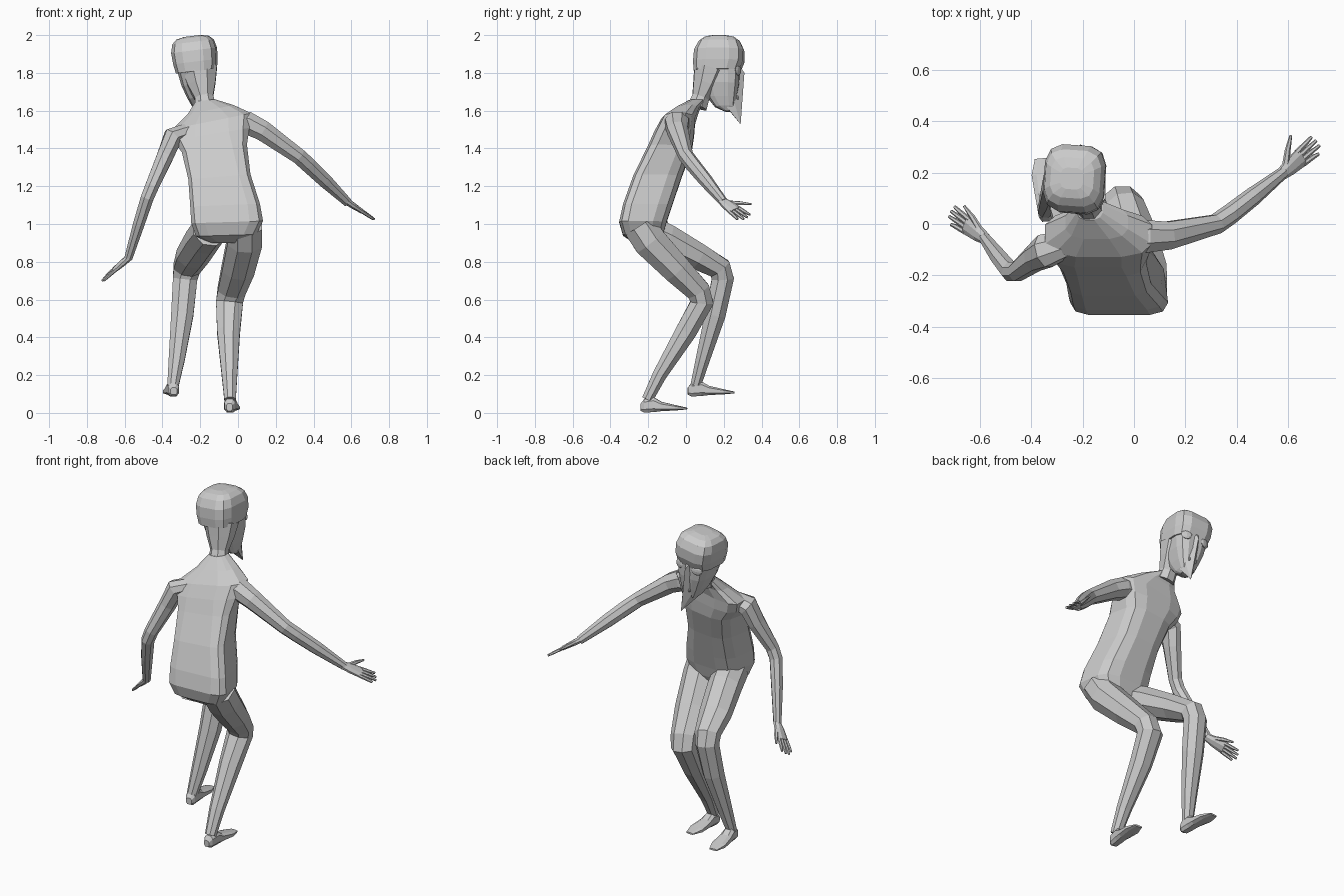
import bpy, bmesh, math
from mathutils import Vector, Matrix

def mesh_from(name, bm):
    bmesh.ops.recalc_face_normals(bm, faces=bm.faces)
    me = bpy.data.meshes.new(name)
    bm.to_mesh(me)
    bm.free()
    ob = bpy.data.objects.new(name, me)
    bpy.context.collection.objects.link(ob)
    return ob

def loft(name, rings):
    """Skin a list of equal-length point rings and cap both ends."""
    bm = bmesh.new()
    vs = [[bm.verts.new(p) for p in r] for r in rings]
    n = len(vs[0])
    for a, b in zip(vs, vs[1:]):
        for i in range(n):
            j = (i + 1) % n
            bm.faces.new((a[i], a[j], b[j], b[i]))
    bm.faces.new(vs[0][::-1])
    bm.faces.new(vs[-1])
    return mesh_from(name, bm)

def oval(n, e=1.0):
    """Unit superellipse; e < 1 is boxier."""
    out = []
    for i in range(n):
        t = 2 * math.pi * (i + 0.5) / n
        c, s = math.cos(t), math.sin(t)
        out.append((math.copysign(abs(c) ** e, c), math.copysign(abs(s) ** e, s)))
    return out

def tube(name, path, side, n=8, grow=1.06):
    """Limb: path of (point, half width along side, half depth)."""
    pts = [Vector(p) for p, _, _ in path]
    rings = []
    for i, (_, a, b) in enumerate(path):
        t = Vector()
        if i:
            t += (pts[i] - pts[i - 1]).normalized()
        if i < len(pts) - 1:
            t += (pts[i + 1] - pts[i]).normalized()
        t.normalize()
        s = Vector(side)
        s = (s - t * s.dot(t)).normalized()
        u = t.cross(s)
        rings.append([pts[i] + (s * a * c + u * b * d) * grow for c, d in oval(n)])
    return loft(name, rings)

# torso: z, x min, x max, y min, y max, sideways tilt, back roundness, chest narrowing
sections = [(0.90, -0.15, 0.03, -0.28, -0.14, 0.0, 0.6, 1),
            (0.94, -0.225, 0.10, -0.335, -0.12, 0.03, 0.42, 0.93),
            (1.01, -0.25, 0.135, -0.355, -0.10, 0.03, 0.36, 0.92),
            (1.10, -0.255, 0.118, -0.335, -0.07, 0.04, 0.33, 0.9),
            (1.25, -0.265, 0.068, -0.28, -0.02, 0.08, 0.35, 0.87),
            (1.40, -0.30, 0.05, -0.205, 0.035, 0.12, 0.45, 0.88),
            (1.475, -0.345, 0.065, -0.17, 0.045, 0.17, 0.6, 0.93),
            (1.545, -0.35, 0.075, -0.13, 0.05, 0.2, 0.65, 1),
            (1.605, -0.27, -0.02, -0.06, 0.07, 0.2, 0.7, 1),
            (1.655, -0.225, -0.12, 0.015, 0.10, 0.1, 0.8, 1)]
rings = []
for z, x0, x1, y0, y1, k, e, nar in sections:
    cx, cy, hx, hy = (x0 + x1) / 2, (y0 + y1) / 2, (x1 - x0) / 2, (y1 - y0) / 2
    section = [(c * nar, s) for c, s in oval(12, 0.65)[:6]] + oval(12, e)[6:]
    rings.append([(cx + hx * c, cy + hy * s, z + k * hx * c) for c, s in section])
loft("torso", rings)

# neck
tube("neck", [((-0.172, 0.06, 1.62), 0.055, 0.052),
              ((-0.180, 0.078, 1.67), 0.050, 0.047),
              ((-0.193, 0.105, 1.74), 0.076, 0.070),
              ((-0.203, 0.13, 1.82), 0.094, 0.09)], (1, 0, 0))

# head parts share a local frame (+y forward): slightly turned and tilted sideways
head = (Matrix.Translation((-0.212, 0.172, 1.75)) @ Matrix.Rotation(math.radians(-4), 4, 'Z')
        @ Matrix.Rotation(math.radians(-7), 4, 'Y') @ Matrix.Translation((0, 0, -1.75)))

def head_loft(name, secs, n=12, e=0.58):
    return loft(name, [[head @ Vector((h * c, (f0 + f1) / 2 + (f1 - f0) / 2 * s, z))
                        for c, s in oval(n, e)] for z, h, f0, f1 in secs])

head_loft("skull", [(1.81, 0.108, -0.132, 0.115), (1.86, 0.117, -0.135, 0.135),
                    (1.92, 0.121, -0.130, 0.136), (1.965, 0.110, -0.106, 0.116),
                    (1.988, 0.086, -0.075, 0.085), (1.997, 0.045, -0.04, 0.045)])
head_loft("jaw", [(1.595, 0.028, 0.035, 0.075), (1.62, 0.045, -0.02, 0.09),
                  (1.67, 0.065, -0.06, 0.10), (1.74, 0.088, -0.09, 0.112),
                  (1.82, 0.100, -0.11, 0.116)])

# long pointed nose
bm = bmesh.new()
v = [bm.verts.new(head @ Vector(p)) for p in
     [(-0.016, 0.105, 1.85), (0.016, 0.105, 1.85), (0.05, 0.07, 1.70), (0.042, 0.05, 1.61),
      (-0.042, 0.05, 1.61), (-0.05, 0.07, 1.70), (0, 0.137, 1.80), (0.008, 0.12, 1.525)]]
for f in [(0, 1, 6), (1, 2, 7, 6), (2, 3, 7), (3, 4, 7), (4, 5, 7), (5, 0, 6, 7), (0, 5, 4, 3, 2, 1)]:
    bm.faces.new([v[i] for i in f])
mesh_from("nose", bm)

# eyes and nostrils
def bead(name, loc, size, yaw):
    bm = bmesh.new()
    bmesh.ops.create_uvsphere(bm, u_segments=8, v_segments=6, radius=1)
    m = head @ Matrix.Translation(loc) @ Matrix.Rotation(yaw, 4, 'Z') @ Matrix.Diagonal((*size, 1))
    bmesh.ops.transform(bm, matrix=m, verts=bm.verts)
    mesh_from(name, bm)

for sx, tag in ((-1, "left"), (1, "right")):
    bead(tag + "_eye", (sx * 0.062, 0.108, 1.805), (0.032, 0.010, 0.026), -sx * 0.35)
    bead(tag + "_nostril", (sx * 0.022, 0.103, 1.665), (0.007, 0.007, 0.011), -sx * 0.9)

# arms
tube("right_arm", [((-0.05, -0.05, 1.535), 0.055, 0.05), ((0.05, -0.048, 1.535), 0.064, 0.062),
                   ((0.13, -0.045, 1.495), 0.055, 0.055), ((0.32, -0.0, 1.36), 0.038, 0.042),
                   ((0.37, 0.035, 1.315), 0.037, 0.042), ((0.46, 0.105, 1.23), 0.034, 0.038),
                   ((0.58, 0.20, 1.115), 0.022, 0.024)], (0, 1, 0))
tube("left_arm", [((-0.25, -0.07, 1.50), 0.05, 0.04), ((-0.345, -0.105, 1.46), 0.066, 0.052),
                  ((-0.385, -0.13, 1.36), 0.054, 0.045), ((-0.455, -0.185, 1.20), 0.038, 0.037),
                  ((-0.48, -0.185, 1.14), 0.038, 0.035), ((-0.525, -0.13, 1.0), 0.034, 0.031),
                  ((-0.58, -0.055, 0.82), 0.022, 0.022)], (0, 1, 0))

# hands: flat palm, four spread fingers, one thumb
def hand(tag, wrist, tip, thumb):
    w, t, th = Vector(wrist), Vector(tip), Vector(thumb)
    d = (t - w).normalized()
    L = (t - w).length
    s = th - w
    s = (s - d * s.dot(d)).normalized()
    tube(tag + "_palm", [(w - d * 0.01, 0.022, 0.018), (w + d * L * 0.2, 0.032, 0.017),
                         (w + d * L * 0.55, 0.038, 0.012)], s)
    for i, ln in enumerate((0.9, 1.0, 0.99, 0.94)):
        k = i - 1.5
        tube(f"{tag}_finger_{i + 1}", [(w + d * L * 0.5 + s * k * 0.019, 0.010, 0.009),
                                       (w + d * L * 0.78 + s * k * 0.022, 0.009, 0.008),
                                       (w + d * L * ln + s * k * 0.025, 0.006, 0.006)], s, 6)
    a = w + d * L * 0.15 + s * 0.015
    tube(tag + "_thumb", [(a, 0.014, 0.012), (a.lerp(th, 0.5) + s * 0.004, 0.011, 0.010),
                          (th, 0.005, 0.005)], s, 6)

hand("right", (0.575, 0.195, 1.12), (0.715, 0.315, 1.03), (0.61, 0.345, 1.105))
hand("left", (-0.58, -0.055, 0.82), (-0.715, 0.04, 0.705), (-0.66, 0.07, 0.765))

# legs
tube("right_leg", [((0.035, -0.245, 0.99), 0.095, 0.09), ((0.035, -0.19, 0.905), 0.094, 0.09),
                   ((0.0, -0.05, 0.76), 0.088, 0.078), ((-0.035, 0.065, 0.645), 0.075, 0.065),
                   ((-0.045, 0.085, 0.585), 0.073, 0.063), ((-0.05, 0.0, 0.43), 0.062, 0.057),
                   ((-0.045, -0.14, 0.2), 0.042, 0.038), ((-0.042, -0.205, 0.07), 0.031, 0.03)], (1, 0, 0))
tube("left_leg", [((-0.15, -0.23, 0.97), 0.09, 0.09), ((-0.185, -0.11, 0.92), 0.092, 0.085),
                  ((-0.24, 0.06, 0.83), 0.088, 0.072), ((-0.272, 0.178, 0.765), 0.072, 0.063),
                  ((-0.28, 0.195, 0.71), 0.066, 0.06), ((-0.295, 0.155, 0.52), 0.06, 0.056),
                  ((-0.325, 0.088, 0.28), 0.043, 0.038), ((-0.345, 0.05, 0.14), 0.03, 0.028)], (1, 0, 0))

# feet: sections along heel-to-toe as fraction, half width, bottom, top
def foot(name, heel, toe, z):
    a, b = Vector((*heel, z)), Vector((*toe, z))
    s = (b - a).cross(Vector((0, 0, 1))).normalized()
    rings = []
    for t, hw, lo, hi in [(0, 0.018, 0.01, 0.05), (0.08, 0.03, 0.0, 0.075), (0.28, 0.034, 0.002, 0.085),
                          (0.45, 0.038, 0.008, 0.06), (0.75, 0.044, 0.012, 0.042), (1, 0.025, 0.018, 0.028)]:
        p = a.lerp(b, t)
        rings.append([p + s * hw * c + Vector((0, 0, (lo + hi) / 2 + (hi - lo) / 2 * d))
                      for c, d in oval(8, 0.7)])
    loft(name, rings)

foot("right_foot", (-0.045, -0.24), (-0.028, 0.005), 0.0)
foot("left_foot", (-0.34, 0.01), (-0.362, 0.255), 0.085)
